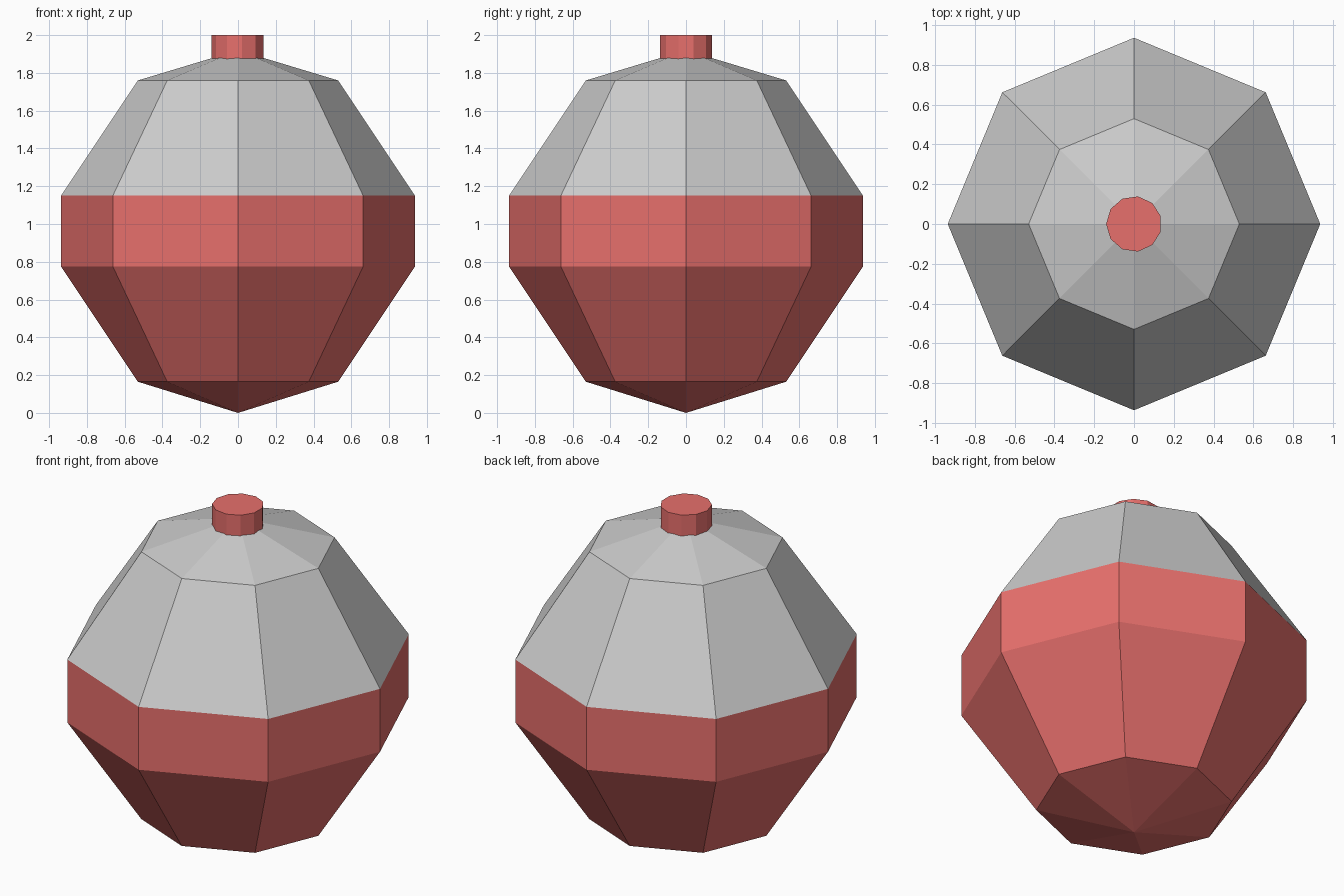
import bpy
from math import sin, cos, pi

if "Cube" in bpy.data.objects:
    bpy.data.objects.remove(bpy.data.objects["Cube"])

red = bpy.data.materials.new("red")
red.diffuse_color = (0.8, 0.16, 0.15, 1)
red.use_nodes = True
red.node_tree.nodes["Principled BSDF"].inputs["Base Color"].default_value = red.diffuse_color


def lathe(name, profile, sides, start=0.0, material=None):
    """Revolve (radius, z) points; a zero radius makes a single pole vertex."""
    verts, faces, rings = [], [], []
    for r, z in profile:
        n = sides if r > 0 else 1
        rings.append([len(verts) + i % n for i in range(sides)])
        verts += [(r * cos(start + 2 * pi * i / sides),
                   r * sin(start + 2 * pi * i / sides), z) for i in range(n)]
    for low, high in zip(rings, rings[1:]):
        for i in range(sides):
            j = (i + 1) % sides
            quad = [low[i], low[j], high[j], high[i]]
            faces.append(list(dict.fromkeys(quad)))
    mesh = bpy.data.meshes.new(name)
    mesh.from_pydata(verts, [], faces)
    if material:
        mesh.materials.append(material)
    obj = bpy.data.objects.new(name, mesh)
    bpy.context.collection.objects.link(obj)
    return obj


# Red lower half with its upright band
lathe("lower_shell", [(0, 0), (0.53, 0.165), (0.937, 0.775), (0.937, 1.15)], 8, material=red)

# Grey upper half
lathe("upper_shell", [(0.937, 1.15), (0.53, 1.76), (0, 1.92)], 8)

# Red top button, sunk slightly into the cap
lathe("top_button", [(0.14, 1.865), (0.14, 2.0), (0, 2.0)], 11, start=pi, material=red)
